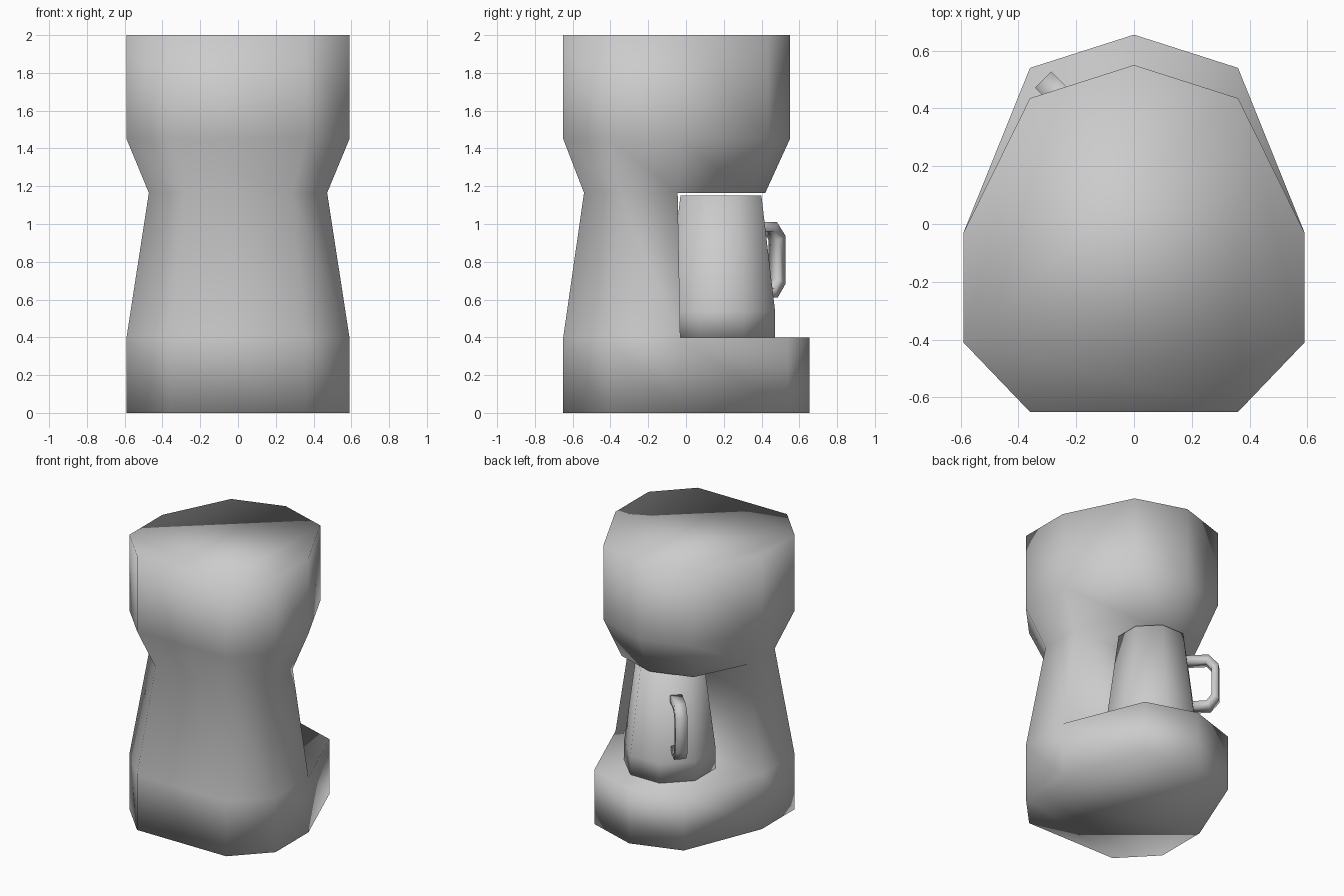
import bpy, bmesh
from math import cos, sin, pi

if "Cube" in bpy.data.objects:
    bpy.data.objects.remove(bpy.data.objects["Cube"])


def finish(bm, name):
    bmesh.ops.recalc_face_normals(bm, faces=bm.faces)
    mesh = bpy.data.meshes.new(name)
    bm.to_mesh(mesh)
    bm.free()
    for p in mesh.polygons:
        p.use_smooth = True
    obj = bpy.data.objects.new(name, mesh)
    bpy.context.collection.objects.link(obj)
    return obj


def ring(bm, pts):
    return [bm.verts.new(p) for p in pts]


def bridge(bm, a, b, count=None):
    n = len(a)
    for i in range(count or n):
        j = (i + 1) % n
        bm.faces.new((a[i], a[j], b[j], b[i]))


# Machine body: back outline shared by all levels, nose outline over the jug
BACK = [(0.59, -0.03), (0.59, -0.41), (0.36, -0.65),
        (-0.36, -0.65), (-0.59, -0.41), (-0.59, -0.03)]


def outline(tip, z, scale=1.0):
    nose = [(-0.36, tip - 0.115), (0, tip), (0.36, tip - 0.115)]
    return [(x * scale, -0.1 + (y + 0.1) * scale, z) for x, y in BACK + nose]


bm = bmesh.new()
foot = ring(bm, outline(0.655, 0))
shelf = ring(bm, outline(0.655, 0.40))
neck = ring(bm, outline(0.55, 1.165, 0.8))
shoulder = ring(bm, outline(0.55, 1.45))
crown = ring(bm, outline(0.55, 2.0))
bridge(bm, foot, shelf)
bridge(bm, shelf, neck, 5)
bridge(bm, neck, shoulder)
bridge(bm, shoulder, crown)
bm.faces.new(foot)
bm.faces.new(crown)
# Shelf, overhang and the column face behind the jug
for level in (shelf, neck):
    bm.faces.new([level[5], level[6], level[7], level[8], level[0]])
bm.faces.new((shelf[5], shelf[0], neck[0], neck[5]))
finish(bm, "machine_body")

# Jug: tapered octagonal vessel
JUG_Y = 0.185
bm = bmesh.new()
levels = [ring(bm, [(r * cos(a), JUG_Y + r * sin(a), z)
                    for a in [pi / 8 + k * pi / 4 for k in range(8)]])
          for r, z in [(0.31, 0.40), (0.31, 0.54), (0.232, 1.15)]]
for lo, hi in zip(levels, levels[1:]):
    bridge(bm, lo, hi)
bm.faces.new(levels[0])
bm.faces.new(levels[-1])
finish(bm, "jug")

# Handle: square section swept along outer/inner point pairs (radius, z)
OUTER = [(0.20, 1.01), (0.38, 1.01), (0.445, 0.935),
         (0.445, 0.685), (0.385, 0.61), (0.25, 0.61)]
INNER = [(0.20, 0.96), (0.36, 0.96), (0.397, 0.915),
         (0.397, 0.705), (0.365, 0.66), (0.25, 0.66)]
ang, half = 0.75 * pi, 0.04


def spot(r, z, side):
    return (r * cos(ang) - side * sin(ang),
            JUG_Y + r * sin(ang) + side * cos(ang), z)


bm = bmesh.new()
sections = [ring(bm, [spot(*o, -half), spot(*o, half), spot(*i, half), spot(*i, -half)])
            for o, i in zip(OUTER, INNER)]
for a, b in zip(sections, sections[1:]):
    bridge(bm, a, b)
bm.faces.new(sections[0])
bm.faces.new(sections[-1])
finish(bm, "jug_handle")
